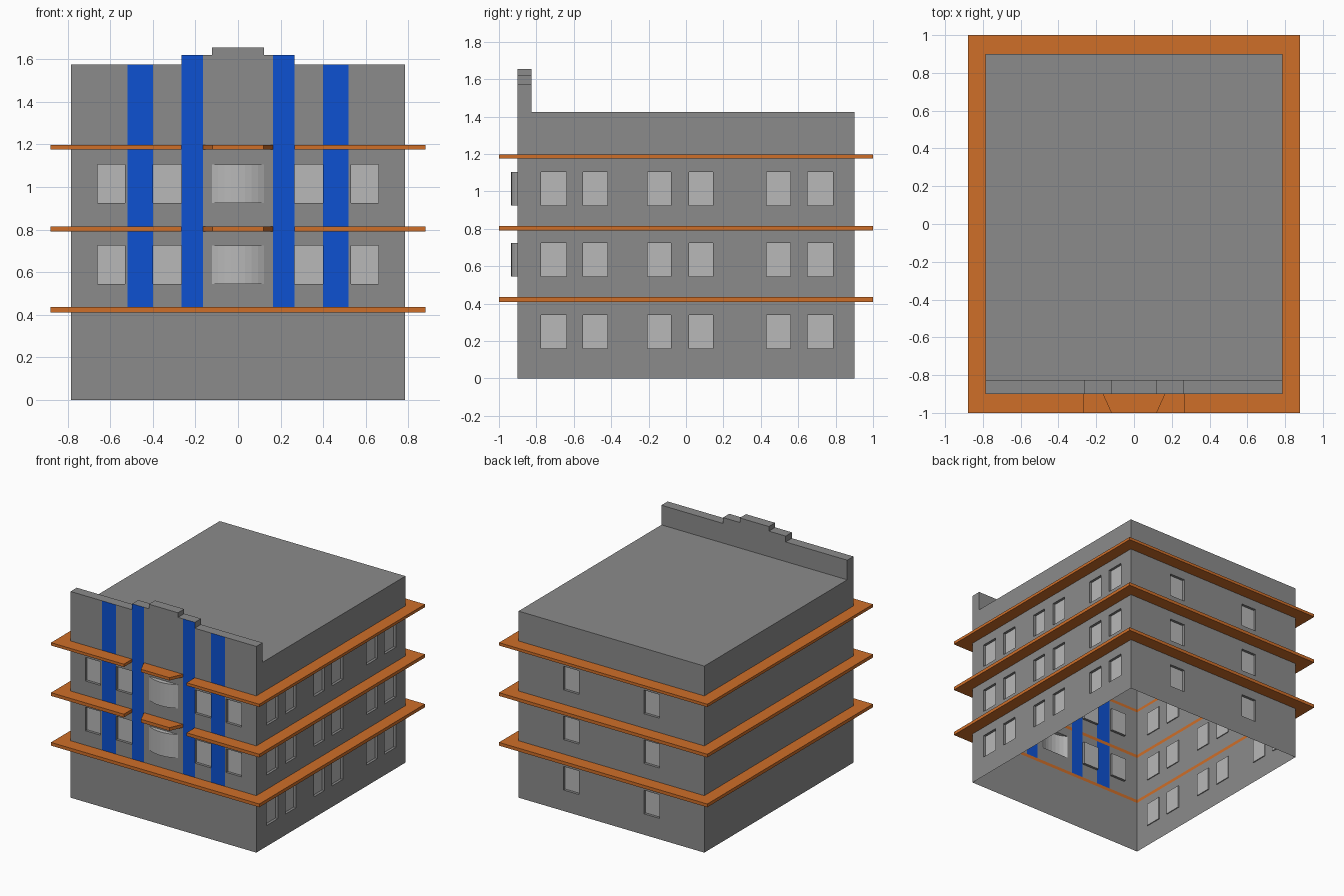
import bpy, bmesh, math
from mathutils import Vector

cube = bpy.data.objects.get("Cube")
if cube:
    bpy.data.objects.remove(cube, do_unlink=True)


def material(name, rgb):
    m = bpy.data.materials.new(name)
    m.use_nodes = True
    m.diffuse_color = (*rgb, 1)
    m.node_tree.nodes["Principled BSDF"].inputs["Base Color"].default_value = (*rgb, 1)
    return m


GREY, PANE, ORANGE, BLUE = range(4)
MATS = [material("wall grey", (0.26, 0.26, 0.26)),
        material("window light grey", (0.48, 0.48, 0.48)),
        material("ledge orange", (0.62, 0.156, 0.022)),
        material("stripe blue", (0.004, 0.083, 0.64))]


def finish(name, bm, fix_normals=False):
    bmesh.ops.remove_doubles(bm, verts=bm.verts, dist=1e-5)
    if fix_normals:
        bmesh.ops.recalc_face_normals(bm, faces=bm.faces)
    mesh = bpy.data.meshes.new(name)
    bm.to_mesh(mesh)
    bm.free()
    for m in MATS:
        mesh.materials.append(m)
    obj = bpy.data.objects.new(name, mesh)
    bpy.context.collection.objects.link(obj)
    return obj


def add_face(bm, points, mat):
    face = bm.faces.new([bm.verts.new(p) for p in points])
    face.material_index = mat
    return face


# Main sizes
W, D, ROOF = 0.785, 0.9, 1.425
REVEAL = 0.02
ROWS = [(0.16, 0.34), (0.545, 0.725), (0.925, 1.105)]
LEDGES = [(0.41, 0.435), (0.79, 0.815), (1.175, 1.197)]
BAY = 0.123
STEPS = [(BAY, 1.655), (0.265, 1.62), (W, 1.575)]
SIDE_WINDOWS = [(-0.775, -0.64), (-0.55, -0.42), (-0.205, -0.08),
                (0.015, 0.145), (0.43, 0.56), (0.65, 0.785)]
BACK_WINDOWS = [(-0.405, -0.275), (0.275, 0.405)]


def within(v, spans):
    return any(a < v < b for a, b in spans)


def flat(spans):
    return [v for span in spans for v in span]


def wall(name, tangent, dist, half, u_cuts, z_cuts, rule):
    """Grid wall: the rule gives each cell a colour; panes are recessed."""
    t = Vector(tangent)
    n = Vector((t.y, -t.x, 0))
    up = Vector((0, 0, 1))
    us = sorted(set([-half, half] + u_cuts))
    zs = sorted(set([0] + flat(ROWS) + flat(LEDGES) + z_cuts))
    bm = bmesh.new()
    for u0, u1 in zip(us, us[1:]):
        for z0, z1 in zip(zs, zs[1:]):
            mat = rule((u0 + u1) / 2, (z0 + z1) / 2)
            if mat is None:
                continue
            rim = [t * u + up * z + n * dist
                   for u, z in ((u0, z0), (u1, z0), (u1, z1), (u0, z1))]
            if mat == PANE:
                inner = [p - n * REVEAL for p in rim]
                for i in range(4):
                    j = (i + 1) % 4
                    add_face(bm, (rim[i], rim[j], inner[j], inner[i]), GREY)
                rim = inner
            add_face(bm, rim, mat)
    return finish(name, bm)


def plain_rule(windows):
    def rule(u, z):
        if within(z, LEDGES):
            return ORANGE
        return PANE if within(u, windows) and within(z, ROWS) else GREY
    return rule


def front_rule(u, z):
    a = abs(u)
    top = next(h for edge, h in STEPS if a < edge)
    if z > top:
        return None
    if z > 0.435 and 0.165 < a < 0.265:
        return BLUE
    if within(z, LEDGES):
        return ORANGE
    if within(z, ROWS[1:]):
        if a < BAY:
            return None
        if within(a, [(0.53, 0.66), (0.265, 0.4)]):
            return PANE
    return BLUE if z > 0.435 and 0.4 < a < 0.52 else GREY


# Walls
front_cuts = [s * v for s in (-1, 1) for v in (BAY, 0.165, 0.265, 0.4, 0.52, 0.53, 0.66)]
wall("front_wall", (1, 0, 0), D, W, front_cuts, [h for _, h in STEPS], front_rule)
wall("left_wall", (0, 1, 0), W, D, flat(SIDE_WINDOWS), [ROOF], plain_rule(SIDE_WINDOWS))
wall("back_wall", (-1, 0, 0), D, W, flat(BACK_WINDOWS), [ROOF], plain_rule(BACK_WINDOWS))
wall("right_wall", (0, -1, 0), W, D, [], [ROOF], plain_rule([]))

# Roof deck
bm = bmesh.new()
add_face(bm, [(-W, -D, ROOF), (W, -D, ROOF), (W, D, ROOF), (-W, D, ROOF)], GREY)
finish("roof", bm)

# Stepped parapet: back and top surfaces behind the front wall
outline = [(W, ROOF)]
for (edge, h), inner in zip(reversed(STEPS), (0.265, BAY, 0)):
    outline += [(edge, h)] + ([(inner, h)] if inner else [])
outline += [(-x, z) for x, z in reversed(outline)]
BACK = -0.825
bm = bmesh.new()
add_face(bm, [(x, BACK, z) for x, z in outline], GREY)
for (xa, za), (xb, zb) in zip(outline, outline[1:]):
    add_face(bm, [(xa, -D, za), (xb, -D, zb), (xb, BACK, zb), (xa, BACK, za)], GREY)
finish("parapet", bm, True)


# Ledges
def slab(name, points, z0, z1):
    bm = bmesh.new()
    face = add_face(bm, [(x, y, z0) for x, y in points], ORANGE)
    ext = bmesh.ops.extrude_face_region(bm, geom=[face], use_keep_orig=True)
    verts = [g for g in ext["geom"] if isinstance(g, bmesh.types.BMVert)]
    bmesh.ops.translate(bm, verts=verts, vec=(0, 0, z1 - z0))
    for f in bm.faces:
        f.material_index = ORANGE
    return finish(name, bm, True)


LX, LY = 0.88, 1.0
for i, (z0, z1) in enumerate(LEDGES):
    gap = 0.265 if i else 0.0
    for side, s in (("left", 1), ("right", -1)):
        half = [(gap, -D), (gap, -LY), (LX, -LY), (LX, LY),
                (0, LY), (0, D), (W, D), (W, -D)]
        slab(f"{side}_ledge_{i + 1}", [(s * x, y) for x, y in half], z0, z1)
    if i:
        slab(f"centre_ledge_{i + 1}",
             [(-0.165, -D), (-0.12, -LY), (0.12, -LY), (0.165, -D)], z0, z1)

# Curved bay windows
BULGE, SEG = 0.035, 8
radius = (BAY ** 2 + BULGE ** 2) / (2 * BULGE)
sweep = math.asin(BAY / radius)
arc = []
for k in range(SEG + 1):
    a = sweep * (2 * k / SEG - 1)
    arc.append((radius * math.sin(a), -D - BULGE + radius * (1 - math.cos(a))))
for i, (z0, z1) in enumerate(ROWS[1:]):
    bm = bmesh.new()
    for (xa, ya), (xb, yb) in zip(arc, arc[1:]):
        add_face(bm, [(xa, ya, z0), (xb, yb, z0), (xb, yb, z1), (xa, ya, z1)], PANE)
    add_face(bm, [(x, y, z1) for x, y in arc], PANE)
    add_face(bm, [(x, y, z0) for x, y in reversed(arc)], PANE)
    finish(f"bay_window_{i + 1}", bm)

# Panes on the inner face of the right wall
bm = bmesh.new()
for y0, y1 in SIDE_WINDOWS:
    for z0, z1 in ROWS:
        box = bmesh.ops.create_cube(bm, size=1)["verts"]
        bmesh.ops.scale(bm, verts=box, vec=(0.008, y1 - y0, z1 - z0))
        bmesh.ops.translate(bm, verts=box, vec=(0.008 - W, (y0 + y1) / 2, (z0 + z1) / 2))
for f in bm.faces:
    f.material_index = PANE
finish("inner_panes", bm)
